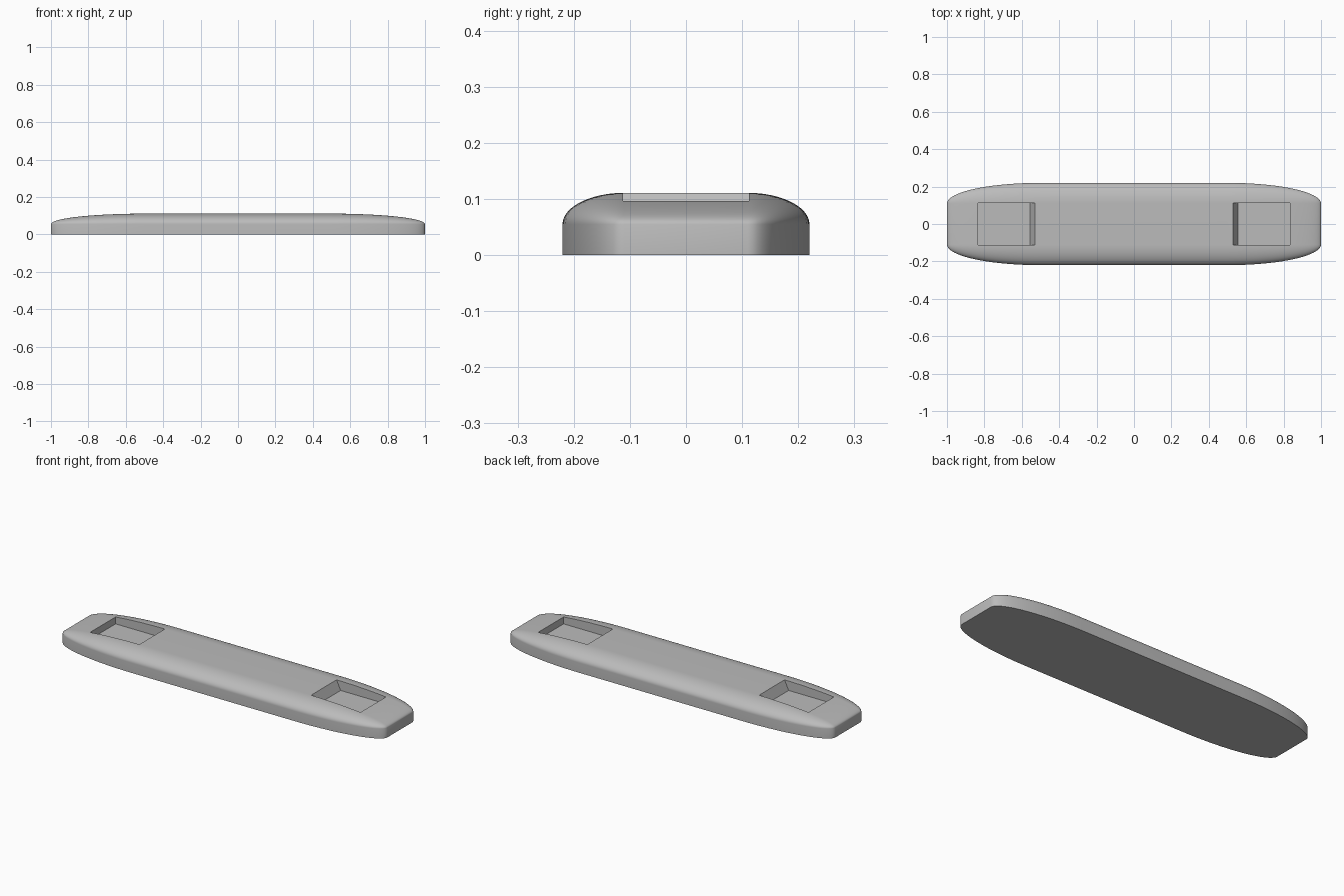
import bpy
import bmesh
from math import sin, cos, pi

if "Cube" in bpy.data.objects:
    bpy.data.objects.remove(bpy.data.objects["Cube"])

grey = bpy.data.materials.new("plain grey")
grey.use_nodes = True
colour = (0.5, 0.5, 0.5, 1)
grey.diffuse_color = colour
grey.node_tree.nodes["Principled BSDF"].inputs["Base Color"].default_value = colour

CORE_X, CORE_Y, WALL = 0.5, 0.11, 0.055   # straight core of the body
RAD_X, RAD_Y, RAD_Z = 0.5, 0.11, 0.056    # elliptical rounding
STEPS = 20


def make_object(name, bm):
    bmesh.ops.recalc_face_normals(bm, faces=bm.faces)
    mesh = bpy.data.meshes.new(name)
    bm.to_mesh(mesh)
    bm.free()
    mesh.materials.append(grey)
    obj = bpy.data.objects.new(name, mesh)
    bpy.context.collection.objects.link(obj)
    return obj


def outline(bm, scale, z):
    """Rectangle with elliptical corners, shrinking to its core at scale 0."""
    ring = []
    for q, (sx, sy) in enumerate([(1, 1), (-1, 1), (-1, -1), (1, -1)]):
        for i in range(STEPS + 1):
            a = (q + i / STEPS) * pi / 2
            ring.append(bm.verts.new((sx * CORE_X + scale * RAD_X * cos(a),
                                      sy * CORE_Y + scale * RAD_Y * sin(a), z)))
    return ring


# Body: straight wall, then a dome closing onto a flat top
bm = bmesh.new()
rings = [outline(bm, 1, 0)]
for i in range(STEPS + 1):
    t = i / STEPS * pi / 2
    rings.append(outline(bm, cos(t), WALL + RAD_Z * sin(t)))
for low, high in zip(rings, rings[1:]):
    for i in range(len(low)):
        j = (i + 1) % len(low)
        bm.faces.new((low[i], low[j], high[j], high[i]))
bm.faces.new(rings[0])
bm.faces.new(rings[-1])
bmesh.ops.remove_doubles(bm, verts=bm.verts, dist=1e-5)
body = make_object("body", bm)

# Pockets: level floor, sloping inner wall, upright outer wall
FLOOR, ABOVE = 0.058, 0.165
for side, name in ((1, "left_pocket_cutter"), (-1, "right_pocket_cutter")):
    bm = bmesh.new()
    profile = [(0.555, FLOOR), (0.835, FLOOR), (0.835, ABOVE), (0.505, ABOVE)]
    face = bm.faces.new([bm.verts.new((side * x, -0.1125, z)) for x, z in profile])
    new = bmesh.ops.extrude_face_region(bm, geom=[face])["geom"]
    bmesh.ops.translate(bm, vec=(0, 0.225, 0),
                        verts=[v for v in new if isinstance(v, bmesh.types.BMVert)])
    cutter = make_object(name, bm)
    cutter.hide_render = True
    cut = body.modifiers.new(name, "BOOLEAN")
    cut.operation, cut.solver, cut.object = "DIFFERENCE", "EXACT", cutter

# Apply the cuts, then shade smooth with sharp rims
bpy.ops.object.select_all(action="DESELECT")
body.select_set(True)
bpy.context.view_layer.objects.active = body
for mod in list(body.modifiers):
    cutter = mod.object
    bpy.ops.object.modifier_apply(modifier=mod.name)
    bpy.data.objects.remove(cutter)
bpy.ops.object.shade_smooth_by_angle(angle=0.6)
